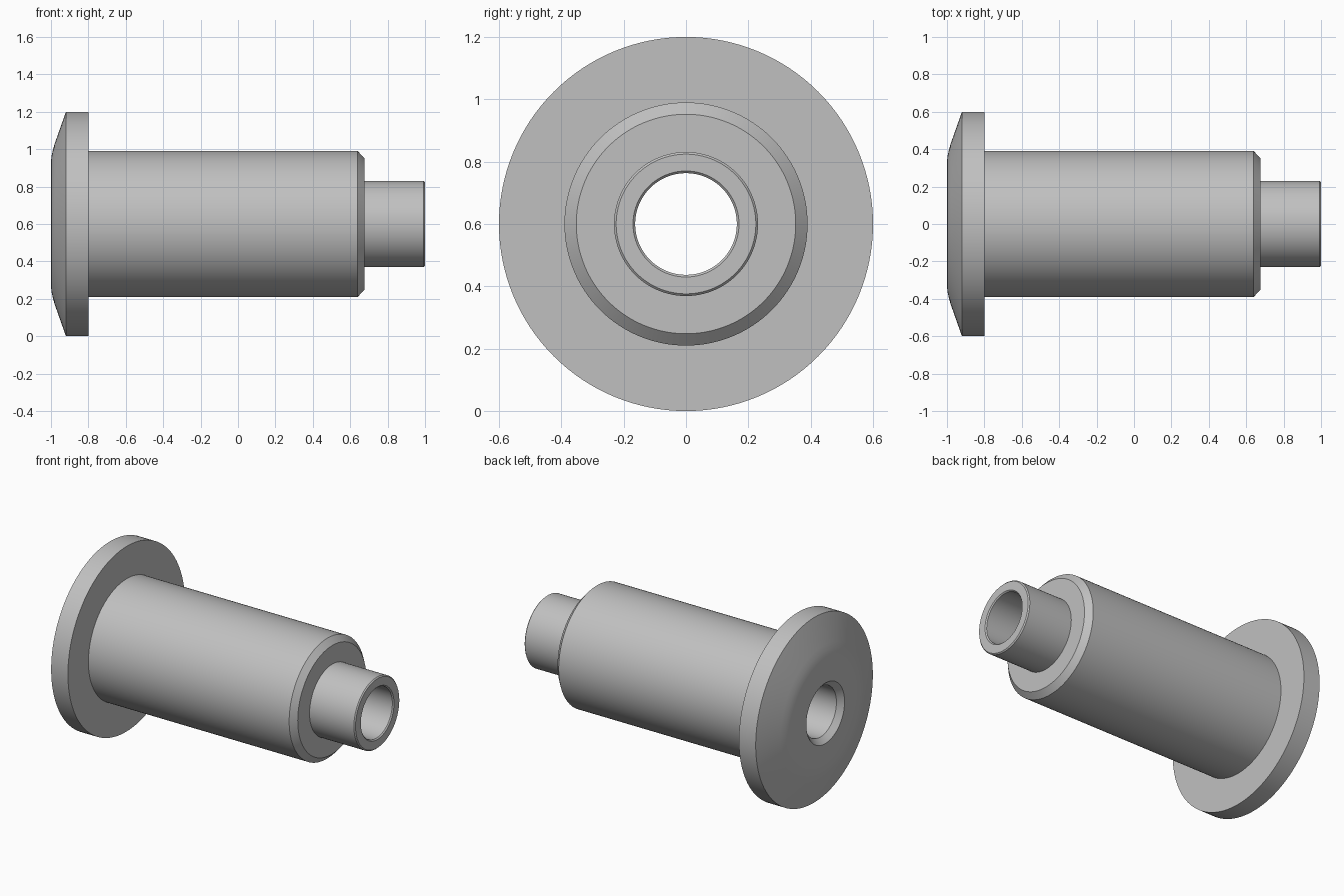
import bpy, bmesh, math
from mathutils import Matrix, Vector

cube = bpy.data.objects.get("Cube")
if cube:
    bpy.data.objects.remove(cube, do_unlink=True)

# Plain grey metal
grey = bpy.data.materials.new("grey_metal")
grey.use_nodes = True
colour = (0.53, 0.53, 0.53, 1)
grey.diffuse_color = colour
grey.node_tree.nodes["Principled BSDF"].inputs["Base Color"].default_value = colour

SIDES = 128
AXIS_HEIGHT = 0.6


def lathe(name, profile):
    """Spin a closed (x, radius) profile around the x axis."""
    bm = bmesh.new()
    verts = [bm.verts.new((x, 0, r)) for x, r in profile]
    edges = [bm.edges.new((a, b)) for a, b in zip(verts, verts[1:] + verts[:1])]
    bmesh.ops.spin(bm, geom=verts + edges, cent=(0, 0, 0), axis=(1, 0, 0),
                   angle=math.tau, steps=SIDES, use_merge=True)
    bmesh.ops.remove_doubles(bm, verts=bm.verts, dist=1e-5)
    bmesh.ops.recalc_face_normals(bm, faces=bm.faces)
    mesh = bpy.data.meshes.new(name)
    bm.to_mesh(mesh)
    bm.free()
    mesh.materials.append(grey)
    obj = bpy.data.objects.new(name, mesh)
    obj.location.z = AXIS_HEIGHT
    bpy.context.collection.objects.link(obj)
    bpy.ops.object.select_all(action='DESELECT')
    obj.select_set(True)
    bpy.context.view_layer.objects.active = obj
    bpy.ops.object.shade_smooth_by_angle(angle=math.radians(25))
    return obj


bore_wall = [(0.993, 0.163), (-0.965, 0.163)]
# Domed flange face, with a rounded blend from its flat centre to its cone
flange = [(-1, 0.196), (-1, 0.33), (-0.997, 0.363), (-0.99, 0.395), (-0.98, 0.43),
          (-0.92, 0.6), (-0.8, 0.6)]
# Main barrel with a chamfered shoulder
barrel = [(-0.8, 0.39), (0.64, 0.39), (0.675, 0.352)]
# Narrow spigot with lightly broken edges
spigot = [(0.675, 0.231), (0.993, 0.231), (1, 0.224), (1, 0.17)]

lathe("flanged_bushing", flange + barrel + spigot + bore_wall)
